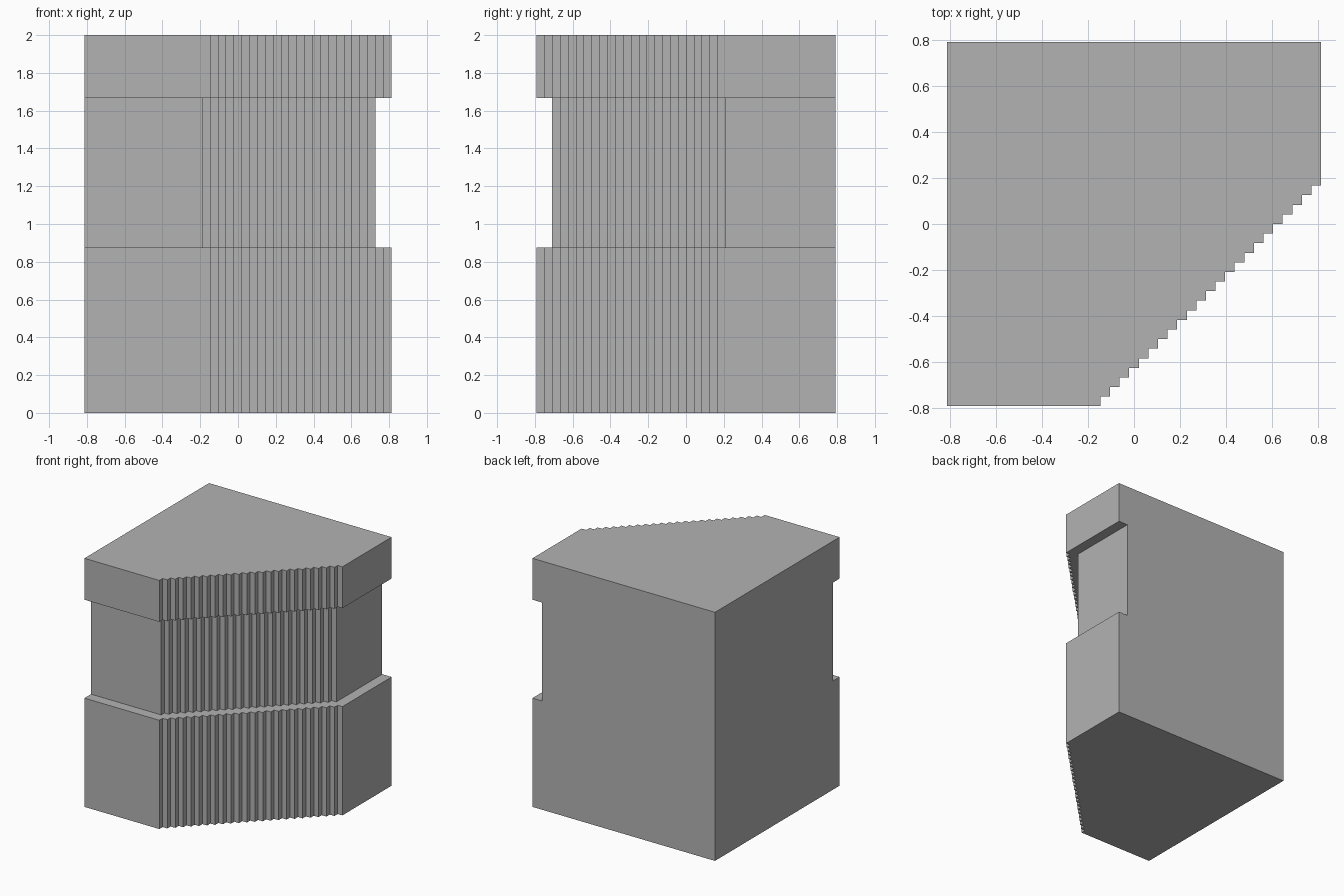
import bpy
import bmesh

cube = bpy.data.objects.get("Cube")
if cube:
    bpy.data.objects.remove(cube, do_unlink=True)

# The model sits on a regular lattice of small cells
CELL = 2 / 48
WIDTH, DEPTH = 39, 38

grey = bpy.data.materials.new("plain grey")
grey.use_nodes = True
colour = (0.45, 0.45, 0.45, 1)
grey.diffuse_color = colour
grey.node_tree.nodes["Principled BSDF"].inputs["Base Color"].default_value = colour


def outline(inset, corner, steps):
    """Plan of a block whose front right corner is cut by a staircase."""
    points = [(0, DEPTH), (0, inset), (corner, inset)]
    for i in range(steps):
        points.append((corner + i, inset + i + 1))
        points.append((corner + i + 1, inset + i + 1))
    points.append((corner + steps, DEPTH))
    return [((x - WIDTH / 2) * CELL, (y - DEPTH / 2) * CELL) for x, y in points]


def block(name, plan, bottom, top, capped=True):
    """Raise a plan into walls, with optional floor and lid."""
    bm = bmesh.new()
    low = [bm.verts.new((x, y, bottom * CELL)) for x, y in plan]
    high = [bm.verts.new((x, y, top * CELL)) for x, y in plan]
    for i in range(len(plan)):
        j = (i + 1) % len(plan)
        bm.faces.new((low[i], low[j], high[j], high[i]))
    if capped:
        bm.faces.new(low[::-1])
        bm.faces.new(high)
    mesh = bpy.data.meshes.new(name)
    bm.to_mesh(mesh)
    bm.free()
    mesh.materials.append(grey)
    obj = bpy.data.objects.new(name, mesh)
    bpy.context.collection.objects.link(obj)
    return obj


# Lower body and top slab share one plan; the band between them is set back
full = outline(0, 16, 23)
recessed = outline(2, 15, 22)
block("lower_body", full, 0, 21)
block("recessed_band", recessed, 21, 40, capped=False)
block("top_slab", full, 40, 48)
